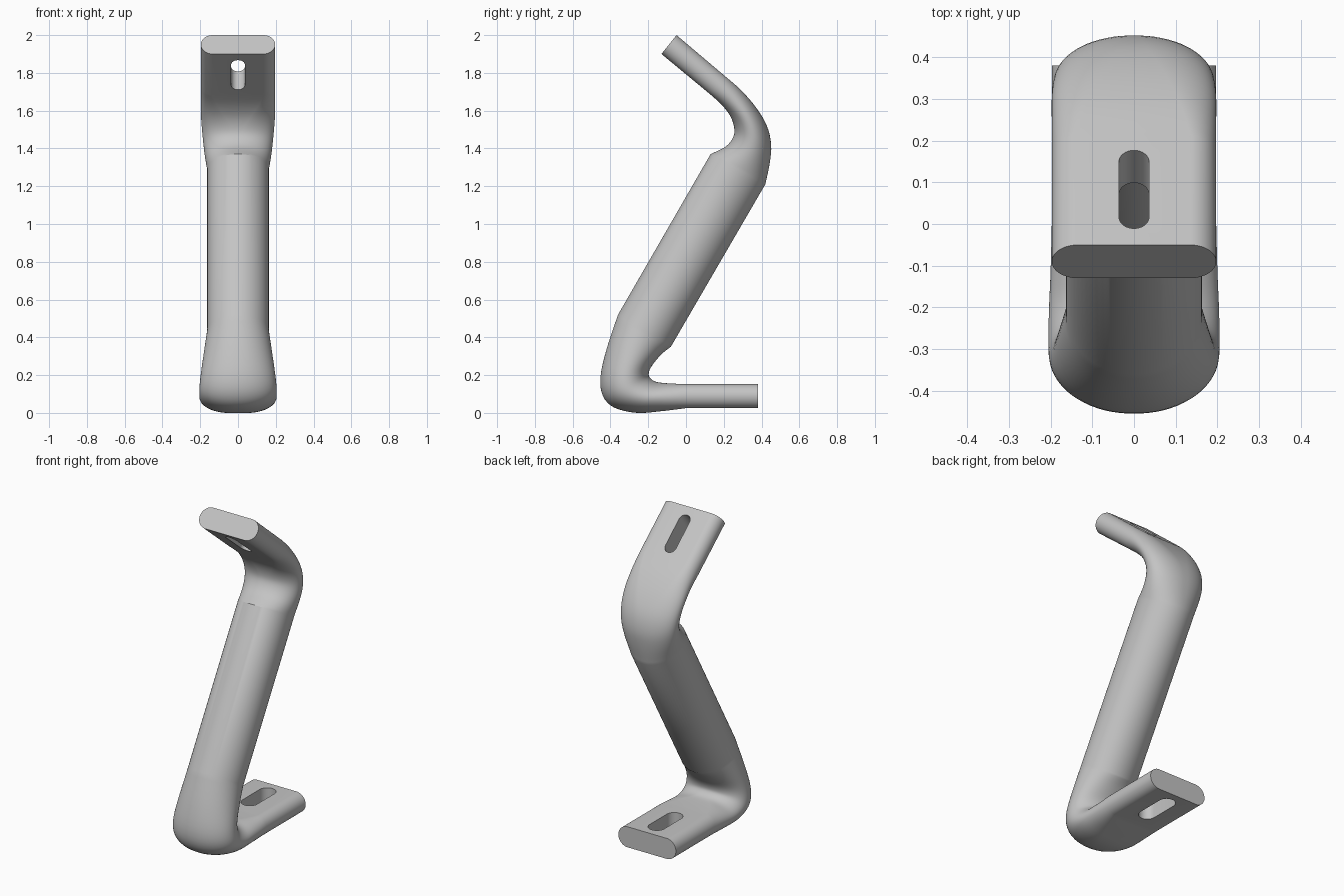
import bpy
import bmesh
from math import sin, cos, pi, radians, hypot, copysign
from mathutils import Vector

default = bpy.data.objects.get("Cube")
if default:
    bpy.data.objects.remove(default)

SIDES = 64

grey = bpy.data.materials.new("plain grey")
grey.use_nodes = True
colour = (0.55, 0.55, 0.55, 1)
grey.diffuse_color = colour
grey.node_tree.nodes["Principled BSDF"].inputs["Base Color"].default_value = colour


def section(row):
    """Ring spanning two points in the side plane; roundness blends slot shape to ellipse."""
    ay, az, by, bz, w, roundness = row
    t = hypot(by - ay, bz - az) / 2
    ny, nz = (by - ay) / 2 / t, (bz - az) / 2 / t
    cy, cz = (ay + by) / 2, (az + bz) / 2
    r = min(w, t)
    ring = []
    for j in range(SIDES):
        a = (j + 0.5) / SIDES * 2 * pi
        c, s = cos(a), sin(a)
        u = (r * c + copysign(w - r, c)) * (1 - roundness) + w * c * roundness
        v = (r * s + copysign(t - r, s)) * (1 - roundness) + t * s * roundness
        ring.append((u, cy + ny * v, cz + nz * v))
    return ring


def loft(name, rows):
    """Skin consecutive sections and cap both ends."""
    bm = bmesh.new()
    rings = [[bm.verts.new(p) for p in section(row)] for row in rows]
    for a, b in zip(rings, rings[1:]):
        for j in range(SIDES):
            k = (j + 1) % SIDES
            bm.faces.new((a[j], a[k], b[k], b[j]))
    bm.faces.new(rings[0])
    bm.faces.new(rings[-1])
    bmesh.ops.recalc_face_normals(bm, faces=bm.faces)
    mesh = bpy.data.meshes.new(name)
    bm.to_mesh(mesh)
    bm.free()
    mesh.materials.append(grey)
    ob = bpy.data.objects.new(name, mesh)
    bpy.context.collection.objects.link(ob)
    return ob


def smooth(rows, steps=4):
    """Catmull-Rom interpolation through the section rows of a bend."""
    pts = [Vector(r) for r in rows]
    out = []
    for i in range(len(pts) - 1):
        p, q = pts[i], pts[i + 1]
        before = pts[i - 1] if i else p
        after = pts[min(i + 2, len(pts) - 1)]
        for n in range(steps):
            f = n / steps
            m0, m1 = (q - before) / 2, (after - p) / 2
            out.append(p * (2*f**3 - 3*f**2 + 1) + m0 * (f**3 - 2*f**2 + f)
                       + q * (3*f**2 - 2*f**3) + m1 * (f**3 - f**2))
    return out + [pts[-1]]


# Rows: upper/back side y, z, lower/front side y, z, half width, roundness
foot_end = (0.38, 0.152, 0.38, 0.025, 0.197, 0)
lower_bend = smooth([
    (0, 0.152, 0, 0.025, 0.197, 0),
    (-0.1, 0.157, -0.13, 0.009, 0.2, 0.3),
    (-0.16, 0.165, -0.26, 0, 0.204, 0.7),
    (-0.19, 0.185, -0.38, 0.028, 0.205, 0.9),
    (-0.197, 0.21, -0.44, 0.09, 0.203, 0.9),
    (-0.18, 0.25, -0.453, 0.19, 0.195, 0.9),
    (-0.13, 0.31, -0.42, 0.34, 0.18, 0.9),
    (-0.08, 0.35, -0.36, 0.52, 0.163, 1),
])
# The bend reverses here, so the back side becomes the outer one
upper_bend = smooth([
    (0.42, 1.21, 0.13, 1.37, 0.163, 1),
    (0.443, 1.32, 0.21, 1.41, 0.176, 0.9),
    (0.451, 1.42, 0.25, 1.46, 0.185, 0.9),
    (0.428, 1.52, 0.255, 1.51, 0.192, 0.8),
    (0.37, 1.618, 0.235, 1.57, 0.197, 0.5),
    (0.29, 1.71, 0.19, 1.63, 0.197, 0.2),
    (0.21, 1.78, 0.13, 1.685, 0.197, 0),
])
top_end = (-0.05, 2, -0.13, 1.9, 0.197, 0)
bracket = loft("bent_bracket", [foot_end, *lower_bend, *upper_bend, top_end])


def cut_slot(y, z, angle, half, radius):
    """Round-ended slot through a flattened end."""
    dy, dz = cos(angle), sin(angle)
    rows = []
    for d in (-0.12, 0.12):
        cy, cz = y - dz * d, z + dy * d
        rows.append((cy - dy * half, cz - dz * half,
                     cy + dy * half, cz + dz * half, radius, 0))
    cutter = loft("slot_cutter", rows)
    cutter.hide_render = True
    mod = bracket.modifiers.new("slot", "BOOLEAN")
    mod.operation = "DIFFERENCE"
    mod.solver = "EXACT"
    mod.object = cutter
    bpy.context.view_layer.objects.active = bracket
    bpy.ops.object.modifier_apply(modifier=mod.name)
    bpy.data.objects.remove(cutter)


# Mounting slots in the foot and the top tab
cut_slot(0.2, 0.09, 0, 0.134, 0.05)
cut_slot(0.045, 1.84, radians(-38.7), 0.1225, 0.036)

bpy.ops.object.select_all(action="DESELECT")
bracket.select_set(True)
bpy.context.view_layer.objects.active = bracket
bpy.ops.object.shade_smooth_by_angle(angle=radians(30))
